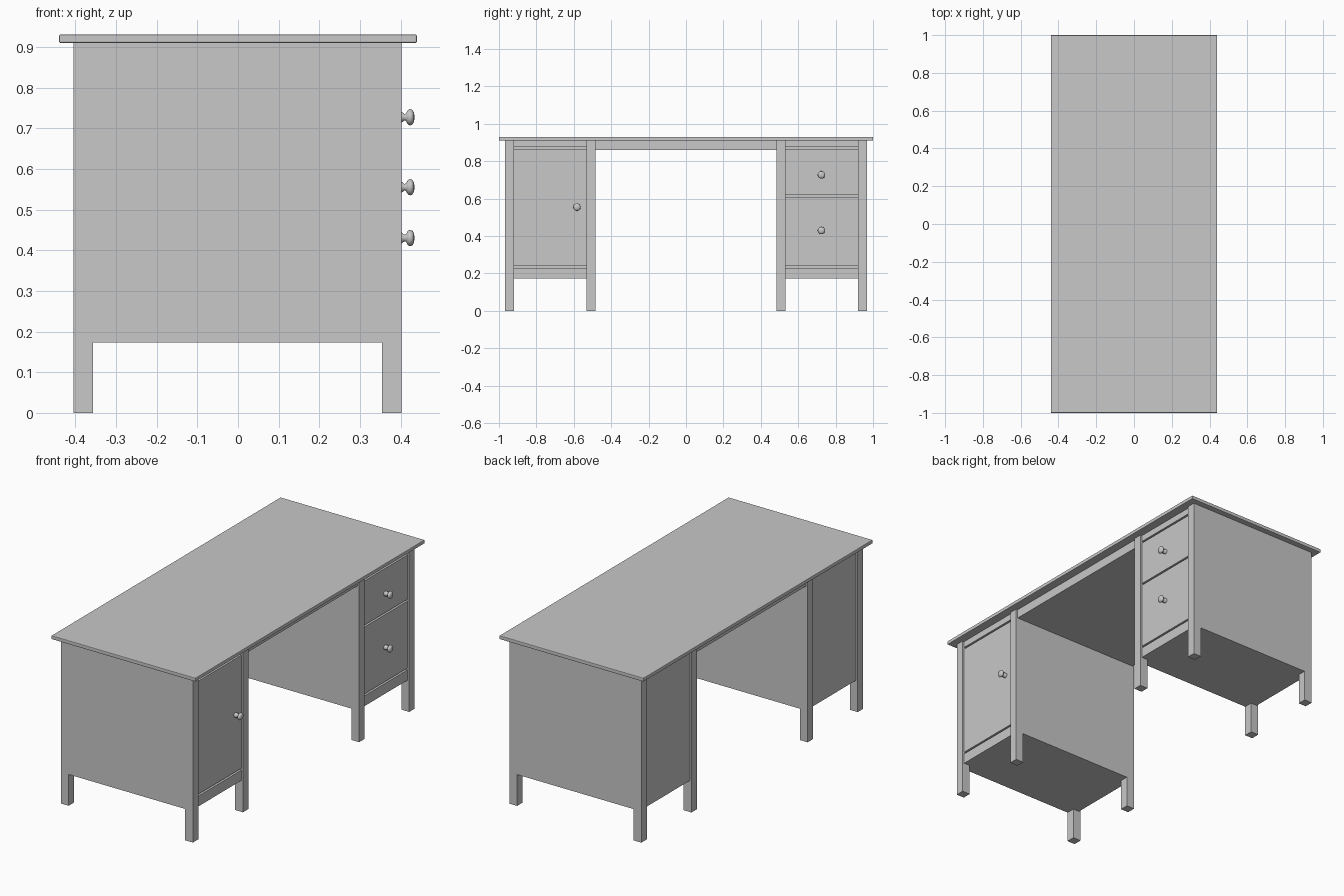
import bpy
import bmesh
from math import pi
from mathutils import Matrix, Vector

cube = bpy.data.objects.get("Cube")
if cube:
    bpy.data.objects.remove(cube, do_unlink=True)

GREY = (0.58, 0.58, 0.58, 1)
mat = bpy.data.materials.new("desk grey")
mat.use_nodes = True
mat.diffuse_color = GREY
mat.node_tree.nodes["Principled BSDF"].inputs["Base Color"].default_value = GREY


def finish(name, bm):
    mesh = bpy.data.meshes.new(name)
    bmesh.ops.recalc_face_normals(bm, faces=bm.faces)
    bm.to_mesh(mesh)
    bm.free()
    mesh.materials.append(mat)
    obj = bpy.data.objects.new(name, mesh)
    bpy.context.collection.objects.link(obj)
    return obj


def box(name, x, y, z, bevel=0):
    """Box from (min, max) pairs."""
    bm = bmesh.new()
    size = [b - a for a, b in (x, y, z)]
    mid = Vector([(a + b) / 2 for a, b in (x, y, z)])
    bmesh.ops.create_cube(bm, size=1, matrix=Matrix.Translation(mid) @ Matrix.Diagonal((*size, 1)))
    if bevel:
        bmesh.ops.bevel(bm, geom=bm.edges[:], offset=bevel, segments=2, profile=0.5, affect='EDGES')
    return finish(name, bm)


def knob(name, y, z):
    """Lathed mushroom knob pointing along +x."""
    profile = [(0.013, 0.385), (0.013, 0.403), (0.008, 0.409), (0.009, 0.413),
               (0.018, 0.418), (0.020, 0.423), (0.018, 0.429), (0.011, 0.433), (0, 0.434)]
    bm = bmesh.new()
    verts = [bm.verts.new((x, r, 0)) for r, x in profile]
    edges = [bm.edges.new(pair) for pair in zip(verts, verts[1:])]
    bmesh.ops.spin(bm, geom=verts + edges, cent=(0, 0, 0), axis=(1, 0, 0), angle=2 * pi, steps=24)
    bmesh.ops.remove_doubles(bm, verts=bm.verts, dist=0.0001)
    bmesh.ops.translate(bm, vec=(0, y, z), verts=bm.verts)
    obj = finish(name, bm)
    for poly in obj.data.polygons:
        poly.use_smooth = True
    return obj


BACK, FRONT = -0.405, 0.402      # legs' outer faces
INNER, OUTER = 0.483, 0.968      # pedestal extent along y
LEG, UNDER, TOP = 0.048, 0.173, 0.91
RECESS, GAP = 0.01, 0.005        # panel set-back, half the gap around doors

# Top board and the shallow box under it
box("desktop", (-0.44, 0.44), (-1, 1), (TOP, 0.93), bevel=0.003)
box("centre_apron", (BACK + RECESS, FRONT - RECESS), (-INNER, INNER), (0.86, TOP))


def pedestal(side, s, fronts):
    def span(a, b):
        return tuple(sorted((s * a, s * b)))

    # Corner legs running full height
    for xn, x in (("back", (BACK, BACK + LEG)), ("front", (FRONT - LEG, FRONT))):
        box(f"{side}_{xn}_inner_leg", x, span(INNER, INNER + LEG), (0, TOP))
        box(f"{side}_{xn}_outer_leg", x, span(OUTER - LEG, OUTER), (0, TOP))

    # Flush side panels between the legs
    for yn, y in (("inner", span(INNER, INNER + LEG)), ("outer", span(OUTER - LEG, OUTER))):
        box(f"{side}_{yn}_panel", (BACK + LEG, FRONT - LEG), y, (UNDER, TOP))

    # Cabinet body, recessed at the back and behind the fronts
    y = span(INNER + LEG, OUTER - LEG)
    box(f"{side}_body", (BACK + RECESS, FRONT - 0.03), y, (UNDER, TOP))

    # Rails and fronts share one plane and are parted by narrow gaps
    face = (FRONT - 0.03, FRONT - RECESS)
    low, high = fronts[0][1], fronts[-1][2]
    box(f"{side}_bottom_rail", face, y, (UNDER, low - GAP))
    box(f"{side}_top_rail", face, y, (high + GAP, TOP))
    for name, z0, z1, ky, kz in fronts:
        box(name, face, y, (z0 + GAP, z1 - GAP))
        knob(name + "_knob", ky, kz)


pedestal("door_side", -1, [("cupboard_door", 0.235, 0.87, -0.583, 0.555)])
pedestal("drawer_side", 1, [("lower_drawer", 0.235, 0.615, 0.724, 0.43),
                            ("upper_drawer", 0.615, 0.87, 0.724, 0.727)])
